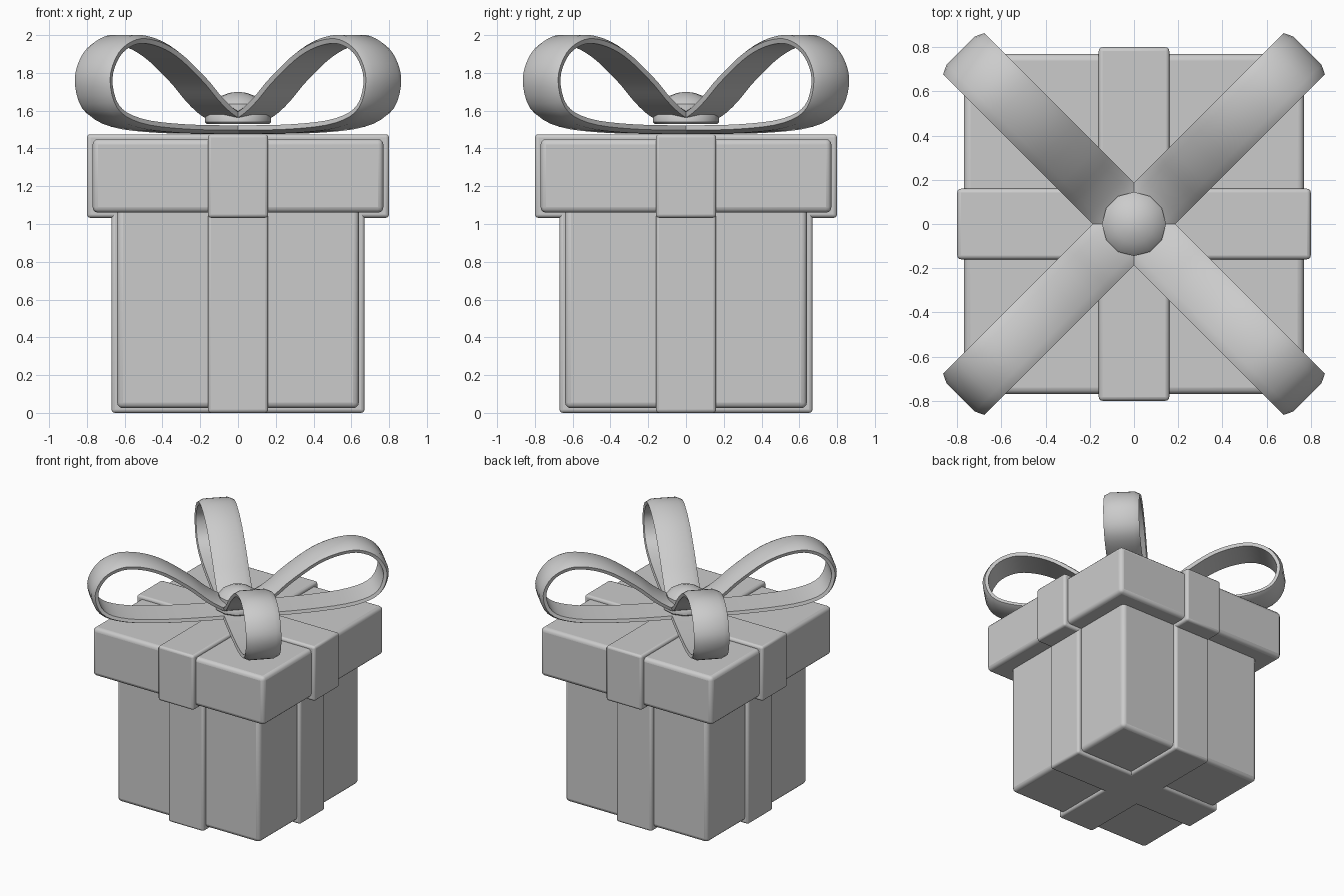
import bpy, bmesh, math
from mathutils import Vector

if "Cube" in bpy.data.objects:
    bpy.data.objects.remove(bpy.data.objects["Cube"])


def finish(obj, angle=40):
    bpy.ops.object.select_all(action='DESELECT')
    obj.select_set(True)
    bpy.context.view_layer.objects.active = obj
    bpy.ops.object.shade_smooth_by_angle(angle=math.radians(angle))
    return obj


def from_bmesh(name, bm):
    bmesh.ops.recalc_face_normals(bm, faces=bm.faces)
    mesh = bpy.data.meshes.new(name)
    bm.to_mesh(mesh)
    bm.free()
    obj = bpy.data.objects.new(name, mesh)
    bpy.context.collection.objects.link(obj)
    return finish(obj)


def block(name, hx, hy, z0, z1, bevel):
    bpy.ops.mesh.primitive_cube_add(size=1, location=(0, 0, (z0 + z1) / 2))
    obj = bpy.context.object
    obj.name = name
    obj.scale = (2 * hx, 2 * hy, z1 - z0)
    bpy.ops.object.transform_apply(location=False, rotation=False, scale=True)
    finish(obj)
    mod = obj.modifiers.new("rounded_edges", 'BEVEL')
    mod.width = bevel
    mod.segments = 3
    return obj


def spline(points, steps):
    """Catmull-Rom curve through the points."""
    p = [Vector(q) for q in points]
    p = [2 * p[0] - p[1]] + p + [2 * p[-1] - p[-2]]
    out = []
    for i in range(1, len(p) - 2):
        a, b, c, d = p[i - 1:i + 3]
        for k in range(steps):
            t = k / steps
            out.append(0.5 * (2 * b + (c - a) * t + (2 * a - 5 * b + 4 * c - d) * t ** 2
                              + (3 * b - a - 3 * c + d) * t ** 3))
    return out + [p[-2]]


# Box and lid
block("box_body", 0.64, 0.64, 0.025, 1.10, 0.03)
block("lid", 0.77, 0.77, 1.06, 1.45, 0.03)

# Flat ribbons wrapped around box and lid, in both directions
for tag, sx, sy in (("x", 1, 0), ("y", 0, 1)):
    for part, half, z0, z1 in (("box", 0.67, 0.0, 1.10), ("lid", 0.80, 1.033, 1.475)):
        block(f"{part}_ribbon_{tag}", half if sx else 0.16, half if sy else 0.16, z0, z1, 0.018)

# Bow loops: outer path (radius, height) swept with a chamfered strip section
path = spline([(0, 1.575), (0.12, 1.61), (0.23, 1.68), (0.36, 1.79), (0.56, 1.925),
               (0.74, 1.99), (0.90, 1.995), (1.04, 1.92), (1.11, 1.77), (1.05, 1.60),
               (0.86, 1.515), (0.50, 1.482), (0, 1.477)], 4)
section = [(-0.09, 0), (0.09, 0), (0.132, -0.02), (0.125, -0.045),
           (-0.125, -0.045), (-0.132, -0.02)]


def bow_loop(name, angle):
    bm = bmesh.new()
    along = Vector((math.cos(angle), math.sin(angle), 0))
    side = Vector((-math.sin(angle), math.cos(angle), 0))
    rings = []
    for i, p in enumerate(path):
        t = (path[min(i + 1, len(path) - 1)] - path[max(i - 1, 0)]).normalized()
        n = Vector((-t.y, t.x))
        ring = []
        for w, d in section:
            q = p + n * d
            ring.append(bm.verts.new(along * q.x + side * w + Vector((0, 0, q.y))))
        rings.append(ring)
    m = len(section)
    for a, b in zip(rings, rings[1:]):
        for j in range(m):
            bm.faces.new((a[j], a[(j + 1) % m], b[(j + 1) % m], b[j]))
    bm.faces.new(rings[0])
    bm.faces.new(rings[-1])
    return from_bmesh(name, bm)


for k in range(4):
    bow_loop(f"bow_loop_{k + 1}", math.radians(45 + 90 * k))


# Knot: a disc under the loops and a domed button on top
def lathe(name, profile, sides):
    bm = bmesh.new()
    verts = [bm.verts.new((r, 0, z)) for r, z in profile]
    edges = [bm.edges.new(e) for e in zip(verts, verts[1:])]
    bmesh.ops.spin(bm, geom=verts + edges, cent=(0, 0, 0), axis=(0, 0, 1),
                   angle=2 * math.pi, steps=sides)
    bmesh.ops.remove_doubles(bm, verts=bm.verts, dist=1e-4)
    return from_bmesh(name, bm)


lathe("knot_base", [(0, 1.53), (0.165, 1.53), (0.175, 1.54), (0.175, 1.57),
                    (0.165, 1.585), (0, 1.585)], 12)
lathe("knot_button", [(0, 1.56), (0.145, 1.56), (0.145, 1.635), (0.13, 1.652),
                      (0.09, 1.678), (0.045, 1.694), (0, 1.70)], 12)
